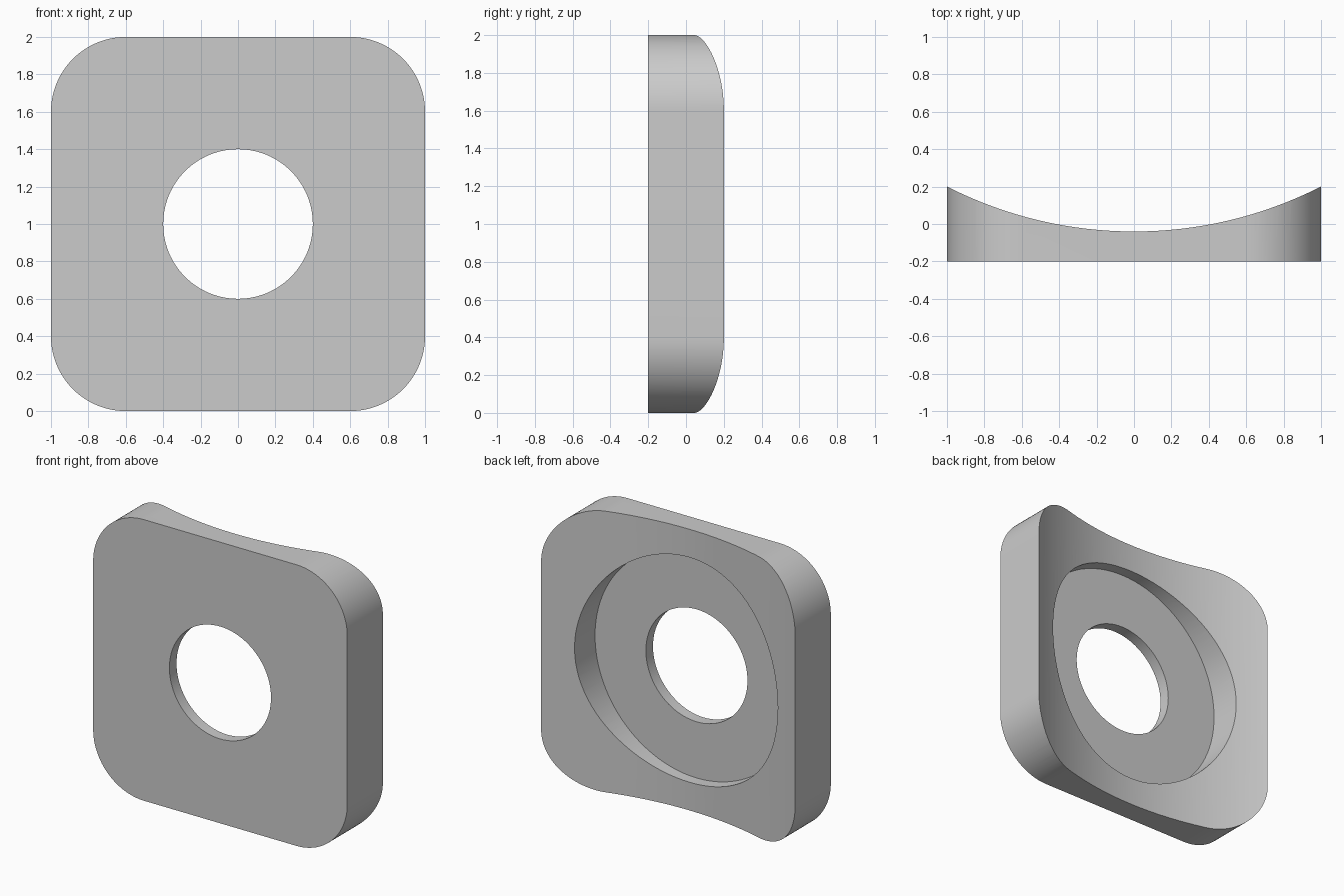
import bpy, bmesh, math
from mathutils import Vector

cube = bpy.data.objects.get("Cube")
if cube:
    bpy.data.objects.remove(cube, do_unlink=True)

HALF, CORNER = 1.0, 0.4       # plate half width and corner radius
FRONT, BACK = -0.2, 0.2       # plate depth range
SADDLE_R, THIN = 2.2, -0.04   # concave back radius and its deepest point
FLOOR = -0.12                 # floor of the round recess

grey = bpy.data.materials.new("plain grey")
grey.use_nodes = True
colour = (0.6, 0.6, 0.6, 1)
grey.diffuse_color = colour
grey.node_tree.nodes["Principled BSDF"].inputs["Base Color"].default_value = colour


def arc(cx, cz, radius, start, end, steps):
    angles = [start + (end - start) * i / steps for i in range(steps + 1)]
    return [(cx + radius * math.cos(a), cz + radius * math.sin(a)) for a in angles]


def prism(name, points, offset):
    """Extrude a closed outline of 3D points along an offset."""
    bm = bmesh.new()
    face = bm.faces.new([bm.verts.new(p) for p in points])
    new = bmesh.ops.extrude_face_region(bm, geom=[face])["geom"]
    bmesh.ops.translate(bm, vec=Vector(offset),
                        verts=[v for v in new if isinstance(v, bmesh.types.BMVert)])
    bmesh.ops.recalc_face_normals(bm, faces=bm.faces)
    mesh = bpy.data.meshes.new(name)
    bm.to_mesh(mesh)
    bm.free()
    mesh.materials.append(grey)
    obj = bpy.data.objects.new(name, mesh)
    bpy.context.collection.objects.link(obj)
    return obj


def round_cutter(name, radius, start, end):
    ring = arc(0, 1, radius, 0, 2 * math.pi, 96)[:-1]
    return prism(name, [(x, start, z) for x, z in ring], (0, end - start, 0))


# Rounded square plate
outline = []
inner = HALF - CORNER
for i, (sx, sz) in enumerate([(1, 1), (-1, 1), (-1, -1), (1, -1)]):
    start = i * math.pi / 2
    outline += arc(sx * inner, 1 + sz * inner, CORNER, start, start + math.pi / 2, 24)
plate = prism("mounting_pad", [(x, FRONT, z) for x, z in outline], (0, BACK + 0.1 - FRONT, 0))

# Concave back, round recess and through hole
spread = math.asin(1.1 / SADDLE_R)
down = -math.pi / 2
saddle = arc(0, THIN + SADDLE_R, SADDLE_R, down - spread, down + spread, 64)
saddle += [(1.1, 0.6), (-1.1, 0.6)]
cutters = [
    prism("saddle_cutter", [(x, y, -0.1) for x, y in saddle], (0, 0, 2.2)),
    round_cutter("recess_cutter", 0.8, FLOOR, 0.5),
    round_cutter("hole_cutter", 0.4, -0.5, 0.5),
]
bpy.context.view_layer.objects.active = plate
plate.select_set(True)
for cutter in cutters:
    cutter.hide_render = True
    mod = plate.modifiers.new(cutter.name, "BOOLEAN")
    mod.operation, mod.solver, mod.object = "DIFFERENCE", "EXACT", cutter
    bpy.ops.object.modifier_apply(modifier=mod.name)
    bpy.data.objects.remove(cutter, do_unlink=True)

bpy.ops.object.select_all(action="DESELECT")
plate.select_set(True)
bpy.ops.object.shade_smooth_by_angle(angle=math.radians(25))
